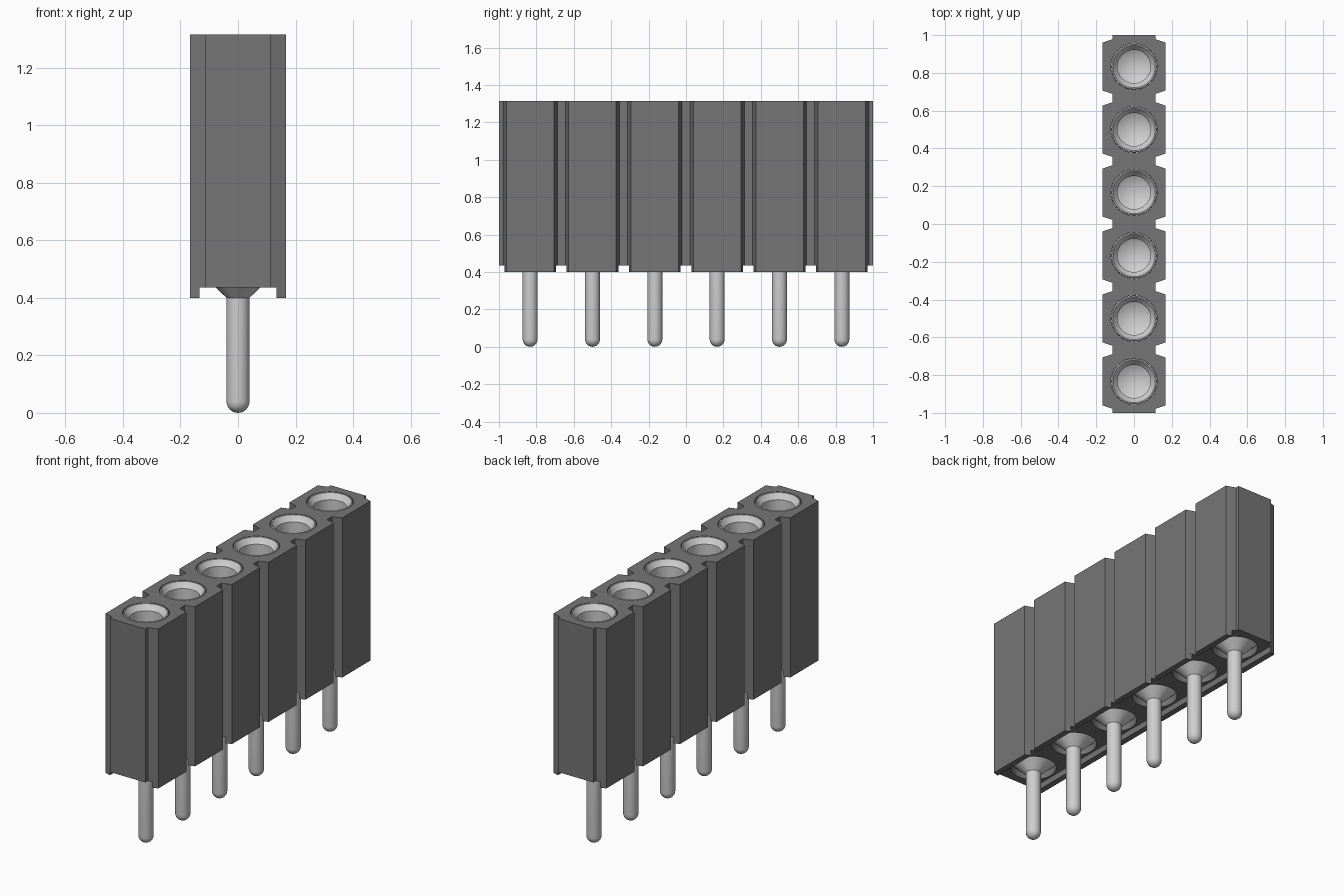
import bpy, bmesh, math

if "Cube" in bpy.data.objects:
    bpy.data.objects.remove(bpy.data.objects["Cube"])

COUNT, PITCH = 6, 1 / 3
TOP, BASE, FOOT = 1.315, 0.435, 0.40
HALF_W, NOTCH_W, CHANNEL_W = 0.167, 0.113, 0.133
HOLE_R = 0.122
centres = [(i - (COUNT - 1) / 2) * PITCH for i in range(COUNT)]


def material(name, value):
    mat = bpy.data.materials.new(name)
    mat.use_nodes = True
    colour = (value, value, value, 1)
    mat.diffuse_color = colour
    mat.node_tree.nodes["Principled BSDF"].inputs["Base Color"].default_value = colour
    return mat


plastic = material("dark grey plastic", 0.18)
metal = material("light grey metal", 0.62)


def finish(name, bm, mat):
    bmesh.ops.recalc_face_normals(bm, faces=bm.faces)
    mesh = bpy.data.meshes.new(name)
    bm.to_mesh(mesh)
    bm.free()
    mesh.materials.append(mat)
    obj = bpy.data.objects.new(name, mesh)
    bpy.context.collection.objects.link(obj)
    return obj


def prism(bm, outline, z0, z1):
    face = bm.faces.new([bm.verts.new((x, y, z0)) for x, y in outline])
    out = bmesh.ops.extrude_face_region(bm, geom=[face])["geom"]
    bmesh.ops.translate(bm, vec=(0, 0, z1 - z0),
                        verts=[v for v in out if isinstance(v, bmesh.types.BMVert)])


# Notched housing outline
side = [(NOTCH_W, -1)]
for c in centres:
    side += [(NOTCH_W, c - 0.145), (HALF_W, c - 0.127),
             (HALF_W, c + 0.127), (NOTCH_W, c + 0.145)]
side.append((NOTCH_W, 1))
bm = bmesh.new()
prism(bm, side + [(-x, y) for x, y in reversed(side)], BASE, TOP)
housing = finish("housing", bm, plastic)

# Round sockets through the housing
bm = bmesh.new()
for c in centres:
    circle = [(HOLE_R * math.cos(math.tau * k / 40), c + HOLE_R * math.sin(math.tau * k / 40))
              for k in range(40)]
    prism(bm, circle, BASE - 0.1, TOP + 0.1)
cutter = finish("socket_cutter", bm, plastic)
cutter.hide_render = True
mod = housing.modifiers.new("sockets", "BOOLEAN")
mod.operation, mod.solver, mod.object = "DIFFERENCE", "EXACT", cutter
bpy.context.view_layer.objects.active = housing
bpy.ops.object.modifier_apply(modifier=mod.name)
bpy.data.objects.remove(cutter)

# Standoff feet along both long edges
bm = bmesh.new()
for c in centres:
    for s in (-1, 1):
        prism(bm, [(s * CHANNEL_W, c - 0.138), (s * HALF_W, c - 0.127),
                   (s * HALF_W, c + 0.127), (s * CHANNEL_W, c + 0.138)], FOOT, BASE)
finish("standoff_feet", bm, plastic)

# Turned contact: drilled cup, barrel, taper and round-tipped pin
PIN_R = 0.04
profile = [(0, 0.69), (0.088, 0.74), (0.088, 1.285), (0.108, 1.308), (0.112, TOP),
           (0.118, TOP), (0.121, 1.305), (0.121, 0.476), (PIN_R, FOOT)]
profile += [(PIN_R * math.cos(a), PIN_R * (1 - math.sin(a)))
            for a in (math.pi / 2 * k / 6 for k in range(7))]
for i, c in enumerate(centres):
    bm = bmesh.new()
    verts = [bm.verts.new((r, 0, z)) for r, z in profile]
    edges = [bm.edges.new(pair) for pair in zip(verts, verts[1:])]
    bmesh.ops.spin(bm, geom=verts + edges, cent=(0, 0, 0), axis=(0, 0, 1),
                   angle=math.tau, steps=40, use_merge=False)
    bmesh.ops.remove_doubles(bm, verts=bm.verts, dist=0.0005)
    pin = finish(f"contact_pin_{i + 1}", bm, metal)
    pin.location.y = c
    bpy.ops.object.select_all(action="DESELECT")
    pin.select_set(True)
    bpy.context.view_layer.objects.active = pin
    bpy.ops.object.shade_smooth_by_angle(angle=math.radians(25))
